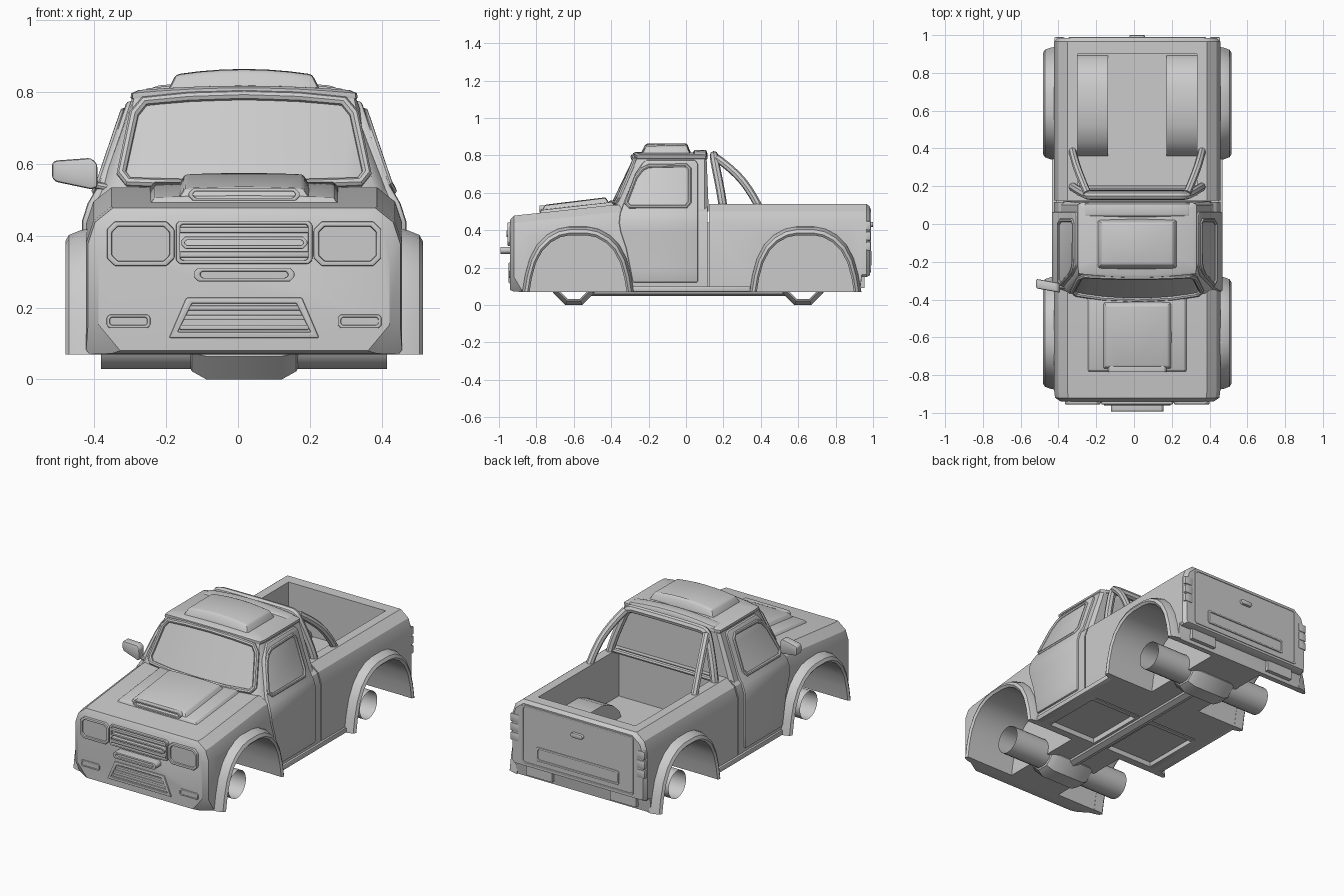
import bpy, bmesh, math

if "Cube" in bpy.data.objects:
    bpy.data.objects.remove(bpy.data.objects["Cube"], do_unlink=True)

CX = 0.017   # body centreline
paint = bpy.data.materials.new("plain_grey")
paint.use_nodes = True
GREY = (0.6, 0.6, 0.6, 1)
paint.diffuse_color = GREY
paint.node_tree.nodes["Principled BSDF"].inputs["Base Color"].default_value = GREY
parts = []
cutters = set()


def register(name, data, mirror=False, bevel=0.0):
    ob = bpy.data.objects.new(name, data)
    bpy.context.collection.objects.link(ob)
    data.materials.append(paint)
    if bevel:
        m = ob.modifiers.new("bevel", 'BEVEL')
        m.width, m.segments, m.limit_method = bevel, 2, 'ANGLE'
    if mirror:
        ob.modifiers.new("mirror", 'MIRROR')
    ob.location.x = CX
    parts.append(ob)
    return ob


def loft(name, rings, mirror=False, bevel=0.0, loop=False, cap=True):
    """Skin equal-length closed rings; cap the ends unless open or looped."""
    bm = bmesh.new()
    rows = [[bm.verts.new(p) for p in r] for r in rings]
    n = len(rows[0])
    for a, b in zip(rows, rows[1:] + (rows[:1] if loop else [])):
        for i in range(n):
            j = (i + 1) % n
            bm.faces.new((a[i], a[j], b[j], b[i]))
    if cap and not loop:
        bm.faces.new(rows[0])
        bm.faces.new(rows[-1])
    bmesh.ops.recalc_face_normals(bm, faces=bm.faces)
    me = bpy.data.meshes.new(name)
    bm.to_mesh(me)
    bm.free()
    return register(name, me, mirror, bevel)


def box(name, x, y, z, mirror=False, bevel=0.0):
    ring = lambda h: [(x[0], y[0], h), (x[1], y[0], h), (x[1], y[1], h), (x[0], y[1], h)]
    return loft(name, [ring(z[0]), ring(z[1])], mirror, bevel)


def tube(name, pts, r, mirror=False, loop=False, smooth=False):
    cu = bpy.data.curves.new(name, 'CURVE')
    cu.dimensions, cu.bevel_depth, cu.bevel_resolution = '3D', r, 2
    cu.use_fill_caps = True
    sp = cu.splines.new('NURBS' if smooth else 'POLY')
    sp.points.add(len(pts) - 1)
    for p, c in zip(sp.points, pts):
        p.co = (*c, 1)
    sp.use_cyclic_u = loop
    if smooth:
        sp.order_u, sp.use_endpoint_u = 3, True
    return register(name, cu, mirror)


def cut(target, cutter):
    m = target.modifiers.new("cut", 'BOOLEAN')
    m.operation, m.object, m.solver = 'DIFFERENCE', cutter, 'EXACT'
    cutter.hide_render = True
    cutter.hide_viewport = True
    cutters.add(cutter)


def octagon(cx, cz, hw, hh, c):
    q = [(hw - c, hh), (hw, hh - c), (hw, c - hh), (hw - c, -hh)]
    return [(cx + a, cz + b) for a, b in q + [(-a, b) for a, b in reversed(q)]]


def plate(name, outline, y0, y1, mirror=False, bevel=0.0):
    return loft(name, [[(a, y, b) for a, b in outline] for y in (y0, y1)], mirror, bevel)


def frame(name, outer, inner, y0, y1, mirror=False):
    ring = lambda o, y: [(a, y, b) for a, b in o]
    return loft(name, [ring(outer, y0), ring(outer, y1), ring(inner, y1), ring(inner, y0)],
                mirror, 0.004, loop=True)


# Shared body section and arch outline
def section(y, w, bot, top, c):
    h = [(w - c, bot), (w, bot + c * 1.2), (w, top - .10), (w - .02, top - .04), (w - .07, top)]
    return [(a, y, b) for a, b in h] + [(-a, y, b) for a, b in reversed(h)]


half = [(.30, .07), (.285, .16), (.26, .25), (.22, .325), (.17, .375), (.11, .408), (.05, .42)]
ARCH = half + [(-a, b) for a, b in reversed(half)]


def arch_pt(x, cy, p, s):
    return (x, cy + s * p[0], .07 + s * (p[1] - .07))


# Main shells
cab_body = loft("front_body", [section(*s) for s in (
    (-.94, .405, .08, .455, .06), (-.92, .435, .072, .478, .065), (-.88, .44, .07, .482, .01),
    (-.39, .44, .07, .535, .01), (.116, .44, .07, .54, .01))])
bed = loft("cargo_bed", [section(*s) for s in (
    (.124, .44, .07, .54, .01), (.93, .44, .07, .54, .01), (.94, .44, .15, .54, .01),
    (.965, .44, .15, .54, .01), (.985, .425, .16, .525, .01))])
box("bed_joint", (-.43, .43), (.10, .14), (.08, .44))
FLOOR = .26
cut(bed, box("bed_cutter", (-.317, .317), (.15, .90), (FLOOR, .7)))
tub_outline = [(.27, FLOOR - .01), (.25, .30), (.19, .355), (.10, .392)]
tub_outline += [(-a, b) for a, b in reversed(tub_outline)]
tub = loft("bed_wheel_tub", [[(x, .625 + a, b) for a, b in tub_outline] for x in (.155, .33)], mirror=True)

# Wheel wells and flares
for tag, cy, shells in (("front", -.577, [cab_body]), ("rear", .638, [bed, tub])):
    ring = lambda x: [(x, cy + .261, -.05)] + [arch_pt(x, cy, p, .87) for p in ARCH] + [(x, cy - .261, -.05)]
    well = loft(tag + "_well_cutter", [ring(.17), ring(.7)], mirror=True)
    for shell in shells:
        cut(shell, well)
    loft(tag + "_wheel_flare", [[arch_pt(x, cy, p, s) for x, s in (
        (.43, 1), (.455, .988), (.488, .95), (.498, .90), (.488, .865), (.43, .865))] for p in ARCH], mirror=True)
cut(cab_body, box("floor_cutter", (.05, .39), (-.27, .09), (0, .10), mirror=True))
box("side_sill", (.36, .452), (-.285, .345), (.07, .10), mirror=True, bevel=.006)


# Cab
def front_pt(u, z, out=0.0):
    t = (z - .54) / .25
    y = (-.40 + .12 * t) * (1 - u * u) + (-.365 + .105 * t) * u * u
    return (u * (.36 - .055 * t), y - out, z)


def cab_ring(z):
    t = (z - .54) / .25
    side = .395 - .085 * t
    right = [(side, -.33 + .11 * t, z), (side, .10, z), (side - .02, .12 - .01 * t, z)]
    return ([front_pt(u / 4, z) for u in range(-4, 5)] + right
            + [(-x, y, z) for x, y, z in reversed(right)])


def scaled(ring, s, z, crown=0.0):
    return [(x * s, -.08 + (y + .08) * s, z + crown * (1 - (x / .31) ** 2)) for x, y, z0 in ring]


top_ring = cab_ring(.79)
loft("cab", [cab_ring(.50), cab_ring(.54), top_ring])
loft("roof", [scaled(top_ring, s, z, c) for s, z, c in (
    (1.0, .775, 0), (1.02, .785, .012), (1.015, .797, .015), (.95, .806, .012), (.5, .816, .003))])
corners = [(-.9, .55), (-.97, .575), (-.97, .74), (-.9, .775), (-.5, .787), (0, .792)]
loop = corners + [(-u, z) for u, z in reversed(corners[:-1])] + [(.5, .545), (0, .545), (-.5, .545)]
tube("windshield_frame", [front_pt(u, z, .004) for u, z in loop], .014, loop=True)


# Doors stand slightly proud of the cab side
def side_x(z):
    if z < .44:
        return .44
    if z < .54:
        return .44 - .045 * ((z - .44) / .10) ** 1.5
    return .395 - .085 * (z - .54) / .25


def door_ring(y0, z, y1=.064):
    x = side_x(z)
    return [(x - .02, y0, z), (x + .012, y0, z), (x + .012, y1, z), (x - .02, y1, z)]


loft("door", [door_ring(y, z) for y, z in (
    (-.285, .12), (-.30, .20), (-.32, .30), (-.35, .39), (-.358, .44), (-.353, .49), (-.335, .54),
    (-.272, .70), (-.235, .755))] + [door_ring(-.215, .775, .05)], mirror=True, bevel=.009)
window = [(-.30, .525), (-.32, .545), (-.27, .68), (-.235, .725), (-.20, .742), (0, .746),
          (.02, .725), (.02, .55), (0, .525)]
tube("door_window_frame", [(side_x(z) + .010, y, z) for y, z in window], .011, mirror=True, loop=True)


# Raised roof and hood pieces with a crowned top
def wedge(name, base, top, bevel=.008, crown=.004):
    us = [k / 3 for k in range(-3, 4)]

    def ring(w, y0, y1, z0, z1):
        front = [(u * w, y0, z0 + crown * (1 - u * u)) for u in us]
        return front + [(u * w, y1, z1 + crown * (1 - u * u)) for u in reversed(us)]
    return loft(name, [ring(*base), ring(*top)], bevel=bevel)


wedge("roof_hatch", (.22, -.245, .03, .79, .79), (.19, -.215, .005, .848, .85), .01, .015)
wedge("roof_rear_strip", (.285, .03, .118, .78, .78), (.275, .045, .108, .81, .81), .006, .02)
wedge("hood_panel", (.275, -.79, -.37, .47, .52), (.25, -.775, -.37, .507, .553), .005)
wedge("hood_scoop", (.20, -.78, -.39, .48, .51), (.165, -.755, -.43, .532, .572))
frame("scoop_mouth", octagon(0, .515, .155, .017, .012), octagon(0, .515, .142, .009, .006), -.74, -.784)

# Nose: headlights, grille, plate bar, intake and fog lamps
frame("headlight_frame", octagon(.288, .378, .094, .062, .022), octagon(.288, .378, .08, .048, .016),
      -.93, -.955, mirror=True)
plate("headlight_lens", octagon(.288, .378, .082, .05, .016), -.93, -.944, mirror=True)
frame("grille_frame", octagon(0, .382, .19, .06, .01), octagon(0, .382, .178, .05, .006), -.93, -.955)
for z in (.348, .416):
    box("grille_slat", (-.18, .18), (-.955, -.93), (z - .008, z + .008), bevel=.003)
frame("grille_centre_bar", octagon(0, .381, .176, .017, .012), octagon(0, .381, .165, .007, .005), -.93, -.96)
frame("plate_bar", octagon(0, .292, .14, .019, .012), octagon(0, .292, .122, .009, .006), -.93, -.992)
plate("plate_bar_core", octagon(0, .292, .13, .012, .006), -.93, -.98)
trapezoid = lambda g: [(-.155 + g, .222 - g), (.155 - g, .222 - g), (.2 - 1.5 * g, .122 + g), (-.2 + 1.5 * g, .122 + g)]
frame("intake_frame", trapezoid(-.006), trapezoid(.01), -.93, -.948)
for k in range(3):
    z, w = .145 + k * .027, .18 - k * .012
    box("intake_slat", (-w, w), (-.946, -.93), (z - .007, z + .007), bevel=.003)
frame("fog_lamp_frame", octagon(.322, .162, .061, .019, .008), octagon(.322, .162, .052, .011, .005),
      -.92, -.947, mirror=True)
plate("fog_lamp", octagon(.322, .162, .054, .013, .005), -.92, -.943, mirror=True)

# Tail: gate recess, handle, lamps and lower blocks
frame("tailgate_edge", octagon(0, .345, .365, .172, .01), octagon(0, .345, .355, .162, .01), .97, .989)
frame("tailgate_slot", octagon(0, .25, .27, .042, .008), octagon(0, .25, .258, .03, .006), .97, .991)
plate("tailgate_handle", octagon(0, .43, .04, .014, .01), .97, 1.0, bevel=.004)
for k in range(3):
    z = .29 + k * .055
    box("tail_lamp", (.385, .439), (.94, .989), (z, z + .048), mirror=True, bevel=.006)
box("rear_lower_block", (.19, .36), (.90, .955), (.09, .16), mirror=True)

# Roll bar behind the cab
tube("roll_hoop", [(.345, .20, .50), (.34, .195, .56), (.275, .155, .76), (.25, .15, .795), (.2, .15, .80), (0, .15, .80)],
     .023, mirror=True, smooth=True)
tube("roll_brace", [(.345, .40, .50), (.34, .37, .57), (.31, .27, .71), (.265, .165, .785)], .021, mirror=True, smooth=True)
tube("roll_base_bar", [(-.34, .19, .545), (.34, .19, .545)], .014)


# Single door mirror
def mirror_ring(x, y, z0, z1):
    return [(x - CX, y - .025, z0), (x - CX, y + .025, z0), (x - CX, y + .025, z1), (x - CX, y - .025, z1)]


loft("mirror_housing", [mirror_ring(-.518, -.315, .56, .605), mirror_ring(-.505, -.318, .55, .61),
                        mirror_ring(-.41, -.335, .53, .617), mirror_ring(-.392, -.34, .535, .60)], bevel=.008)
tube("mirror_arm", [(-.43, -.335, .545), (-.38, -.335, .535)], .01)


# Open axle tubes with differentials, and driveshaft
def disc(x, cy, r, n):
    a0 = math.pi / n
    return [(x, cy + r * math.cos(a0 + i * math.tau / n), .11 + r * math.sin(a0 + i * math.tau / n)) for i in range(n)]


for tag, cy in (("front", -.6), ("rear", .625)):
    loft(tag + "_axle_tube", [disc(x, cy, .081, 24) for x in (-.398, .398)], cap=False)
    loft(tag + "_differential", [disc(x, cy, r, 8) for x, r in (
        (-.15, .085), (-.145, .095), (-.105, .119), (.105, .119), (.145, .095), (.15, .085))], cap=False)
tube("driveshaft", [(0, -.52, .09), (0, .54, .09)], .043)

# Apply modifiers, drop the cutters, and shade
bpy.ops.object.select_all(action='DESELECT')
for ob in parts:
    if ob not in cutters:
        ob.select_set(True)
        bpy.context.view_layer.objects.active = ob
bpy.ops.object.convert(target='MESH')
bpy.ops.object.shade_smooth_by_angle(angle=math.radians(32))
for ob in cutters:
    bpy.data.objects.remove(ob, do_unlink=True)
